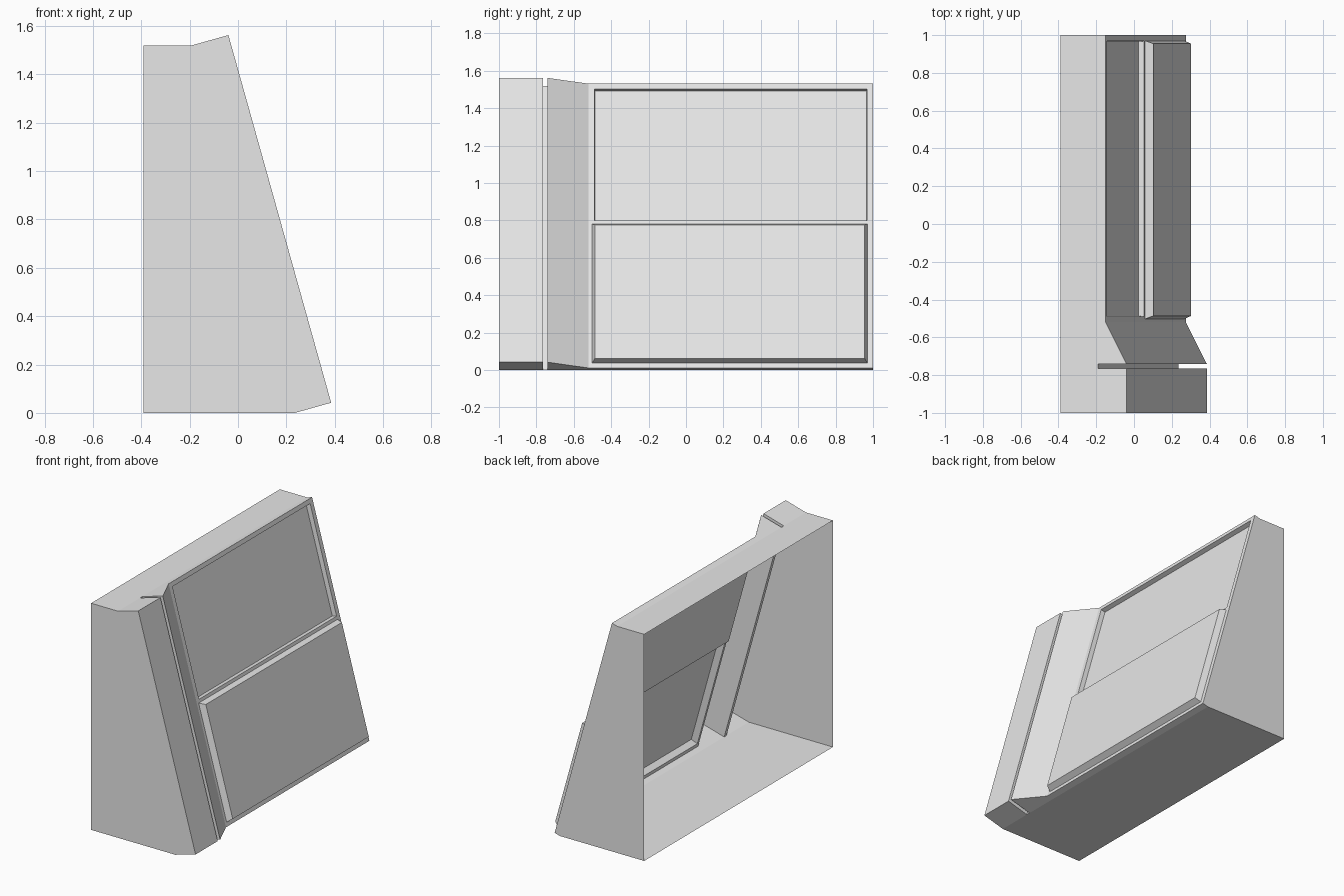
import bpy
import bmesh
from mathutils import Vector

cube = bpy.data.objects.get("Cube")
if cube:
    bpy.data.objects.remove(cube)

grey = bpy.data.materials.new("light grey")
grey.use_nodes = True
grey.diffuse_color = (0.8, 0.8, 0.8, 1)
grey.node_tree.nodes["Principled BSDF"].inputs["Base Color"].default_value = (0.8, 0.8, 0.8, 1)

# Sloping base line of the side profile, and its outward direction
BACK, TOP = -0.39, 1.52
LOW, HIGH = Vector((0.235, 0, 0)), Vector((-0.19, 0, TOP))
SLOPE = HIGH - LOW
OUT = Vector((SLOPE.z, 0, -SLOPE.x)).normalized()
LIP, FACE = 0.156, 0.041      # raised heights of the side lip and main face


def on_slope(y, t, height):
    """Point at a fraction t up the slope, lifted off the base line."""
    return LOW + SLOPE * t + OUT * height + Vector((0, y, 0))


def at_height(z):
    """Fraction up the slope where the main face reaches height z."""
    return (z - FACE * OUT.z) / SLOPE.z


def profile(y, height):
    return [Vector((BACK, y, 0)), on_slope(y, 0, 0), on_slope(y, 0, height),
            on_slope(y, 1, height), on_slope(y, 1, 0), Vector((BACK, y, TOP))]


def add_face(bm, points):
    bm.faces.new([bm.verts.new(p) for p in points])


def finish(bm, name):
    bmesh.ops.remove_doubles(bm, verts=bm.verts, dist=0.0001)
    bmesh.ops.dissolve_degenerate(bm, edges=bm.edges, dist=0.0001)
    mesh = bpy.data.meshes.new(name)
    bm.to_mesh(mesh)
    bm.free()
    mesh.materials.append(grey)
    obj = bpy.data.objects.new(name, mesh)
    bpy.context.collection.objects.link(obj)


def rectangle(y0, y1, t0, t1, height):
    return [on_slope(y, t, height) for y, t in ((y0, t0), (y1, t0), (y1, t1), (y0, t1))]


def panel(name, y0, y1, z0, z1, rise, draft):
    """Pressed panel with tapered walls, standing out or sunk in."""
    t0, t1, dt = at_height(z0), at_height(z1), draft / SLOPE.length
    outer = rectangle(y0, y1, t0, t1, FACE)
    inner = rectangle(y0 + draft, y1 - draft, t0 + dt, t1 - dt, FACE + rise)
    bm = bmesh.new()
    add_face(bm, inner)
    for k in range(4):
        n = (k + 1) % 4
        add_face(bm, [outer[k], outer[n], inner[n], inner[k]])
    finish(bm, name)


# Housing: thin shell, open at the back, with a lip and a narrow groove
stations = [(-1, LIP), (-0.765, LIP), (-0.765, 0), (-0.74, 0),
            (-0.74, LIP), (-0.52, FACE), (1, FACE)]
loops = [profile(y, h) for y, h in stations]
bm = bmesh.new()
add_face(bm, loops[0])
add_face(bm, loops[-1][::-1])
for a, b in zip(loops, loops[1:]):
    for i in range(5):
        if b is loops[-1] and i == 2:
            continue          # main face is built below, around the panels
        add_face(bm, [a[i], b[i], b[i + 1], a[i + 1]])

# Main face: a frame around the two panel openings
upper = (-0.49, 0.968, 0.80, 1.503)
lower = (-0.502, 0.97, 0.037, 0.78)
rows = [(0, at_height(lower[2]), None), (at_height(lower[2]), at_height(lower[3]), lower),
        (at_height(lower[3]), at_height(upper[2]), None),
        (at_height(upper[2]), at_height(upper[3]), upper), (at_height(upper[3]), 1, None)]
for t0, t1, hole in rows:
    spans = [(-0.52, hole[0]), (hole[1], 1)] if hole else [(-0.52, 1)]
    for y0, y1 in spans:
        add_face(bm, rectangle(y0, y1, t0, t1, FACE))
finish(bm, "housing")

# Panels
panel("upper_sunk_panel", *upper, rise=-0.03, draft=0.003)
panel("lower_raised_panel", *lower, rise=0.04, draft=0.015)
